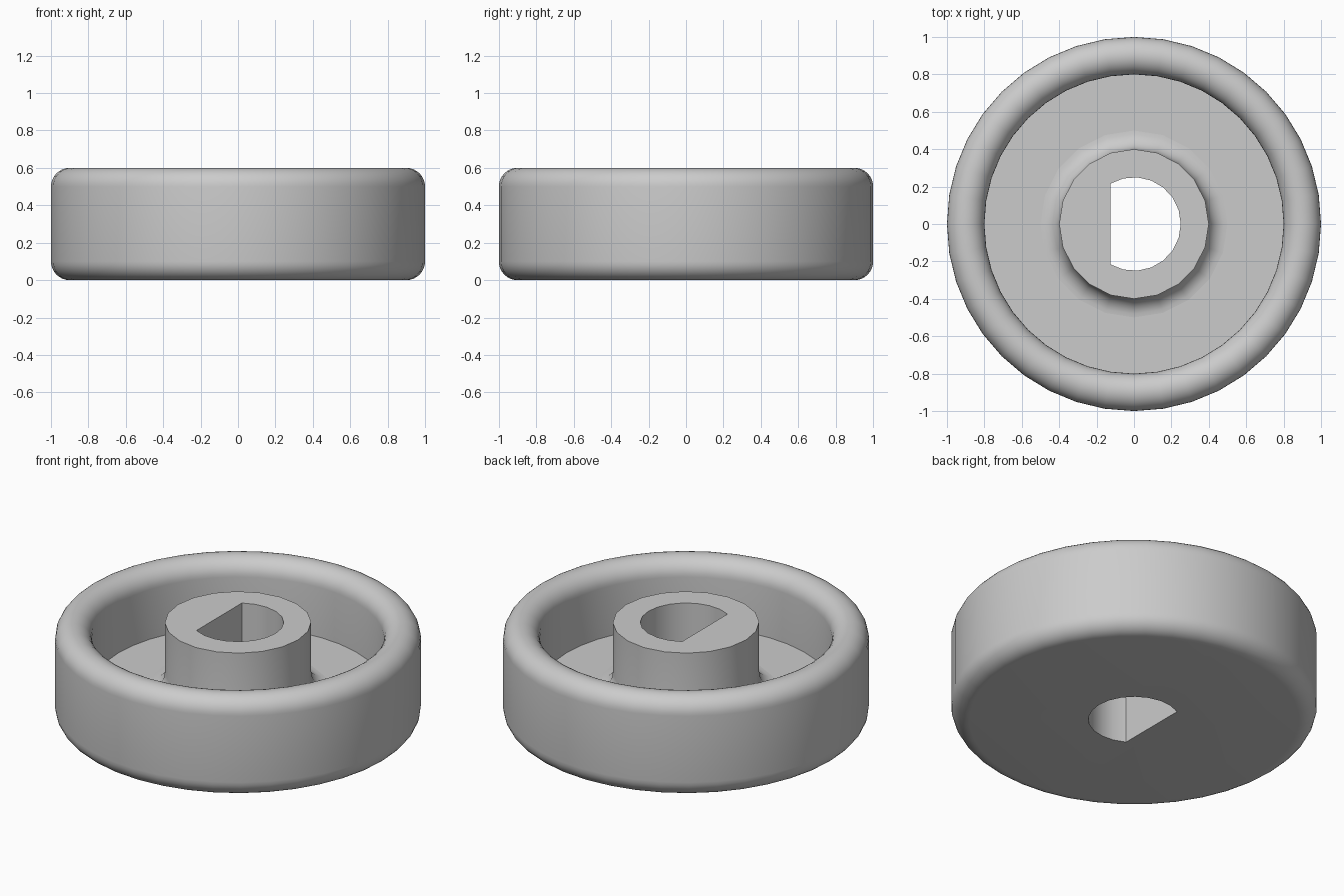
import bpy, bmesh, math

cube = bpy.data.objects.get("Cube")
if cube:
    bpy.data.objects.remove(cube, do_unlink=True)

grey = bpy.data.materials.new("plain grey")
grey.use_nodes = True
colour = (0.6, 0.6, 0.6, 1)
grey.diffuse_color = colour
grey.node_tree.nodes["Principled BSDF"].inputs["Base Color"].default_value = colour


def add_object(name, bm):
    bmesh.ops.recalc_face_normals(bm, faces=bm.faces)
    mesh = bpy.data.meshes.new(name)
    bm.to_mesh(mesh)
    bm.free()
    mesh.materials.append(grey)
    obj = bpy.data.objects.new(name, mesh)
    bpy.context.collection.objects.link(obj)
    return obj


def arc(cx, cz, radius, start, end, steps=8):
    """Quarter or half round in the profile plane, angles in degrees."""
    angles = [math.radians(start + (end - start) * i / steps) for i in range(steps + 1)]
    return [(cx + radius * math.cos(a), cz + radius * math.sin(a)) for a in angles]


def lathe(name, profile, sides):
    """Solid of revolution, capped at both open ends of the profile."""
    bm = bmesh.new()
    rings = []
    for r, z in profile:
        angles = [math.tau * i / sides for i in range(sides)]
        rings.append([bm.verts.new((r * math.cos(a), r * math.sin(a), z)) for a in angles])
    for low, high in zip(rings, rings[1:]):
        for i in range(sides):
            j = (i + 1) % sides
            bm.faces.new((low[i], low[j], high[j], high[i]))
    bm.faces.new(rings[0])
    bm.faces.new(rings[-1])
    return add_object(name, bm)


# Dish with a rounded lower edge and a fully rounded rim
dish = lathe("wheel_dish",
             arc(0.9, 0.1, 0.1, -90, 0) + arc(0.9, 0.5, 0.1, 0, 180, 16) + [(0.8, 0.2)], 40)

# Hub with a fillet where it meets the dish floor
hub = lathe("hub", arc(0.5, 0.3, 0.1, 270, 180) + [(0.4, 0.6)], 20)

# D-shaped shaft cutter
bm = bmesh.new()
flat = math.radians(120)
points = [(0.25 * math.cos(a), 0.25 * math.sin(a))
          for a in (-flat + 2 * flat * i / 14 for i in range(15))]
base = bm.faces.new([bm.verts.new((x, y, -0.2)) for x, y in points])
extruded = bmesh.ops.extrude_face_region(bm, geom=[base])["geom"]
bmesh.ops.translate(bm, vec=(0, 0, 1), verts=[v for v in extruded if isinstance(v, bmesh.types.BMVert)])
cutter = add_object("shaft_cutter", bm)
cutter.hide_render = True

# Cut the bore through both parts and shade them smooth
for part in (dish, hub):
    bore = part.modifiers.new("shaft bore", "BOOLEAN")
    bore.operation = "DIFFERENCE"
    bore.solver = "EXACT"
    bore.object = cutter
    bpy.ops.object.select_all(action="DESELECT")
    part.select_set(True)
    bpy.context.view_layer.objects.active = part
    bpy.ops.object.modifier_apply(modifier=bore.name)
    bpy.ops.object.shade_smooth_by_angle(angle=math.radians(30))

bpy.data.objects.remove(cutter, do_unlink=True)
